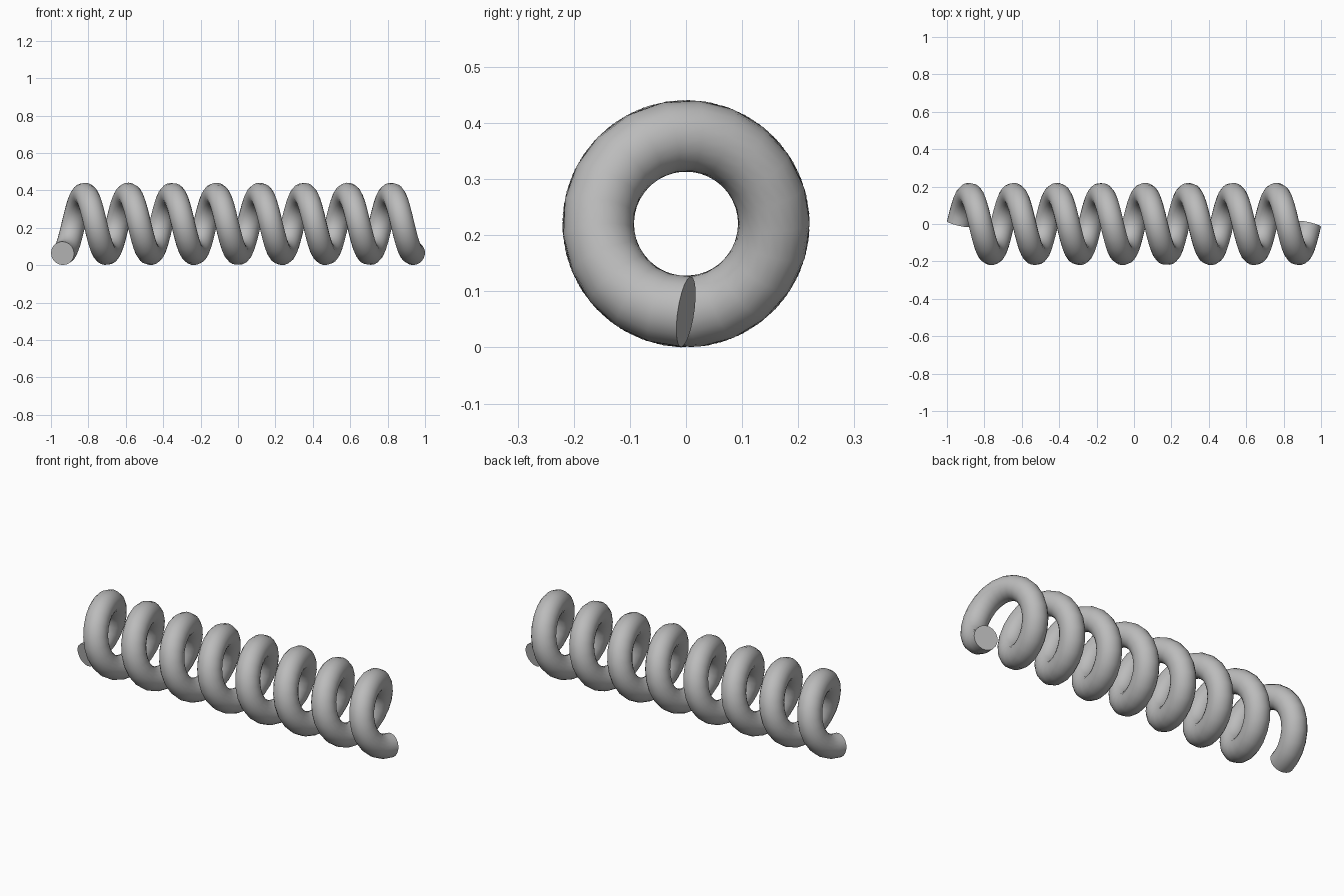
import bpy
from math import sin, cos, tau

if "Cube" in bpy.data.objects:
    bpy.data.objects.remove(bpy.data.objects["Cube"])

TURNS = 8
STEPS = 171            # straight pieces along the whole coil
COIL_RADIUS = 0.157
WIRE_RADIUS = 0.0635
HALF_LENGTH = 0.938

# Grey wire material
grey = bpy.data.materials.new("spring grey")
grey.use_nodes = True
colour = (0.5, 0.5, 0.5, 1)
grey.diffuse_color = colour
grey.node_tree.nodes["Principled BSDF"].inputs["Base Color"].default_value = colour

# Helical centre line along x, starting and ending at the bottom
path = bpy.data.curves.new("coil_path", "CURVE")
path.dimensions = "3D"
path.bevel_depth = WIRE_RADIUS
path.bevel_resolution = 8
path.use_fill_caps = True
spline = path.splines.new("POLY")
spline.points.add(STEPS)
for i, point in enumerate(spline.points):
    f = i / STEPS
    a = f * TURNS * tau
    point.co = (HALF_LENGTH * (2 * f - 1),
                COIL_RADIUS * sin(a),
                COIL_RADIUS * (1 - cos(a)) + WIRE_RADIUS, 1)

# Round wire swept along the path, as a mesh with flat end caps
spring = bpy.data.objects.new("coil_spring", path)
bpy.context.collection.objects.link(spring)
bpy.ops.object.select_all(action="DESELECT")
spring.select_set(True)
bpy.context.view_layer.objects.active = spring
bpy.ops.object.convert(target="MESH")
spring = bpy.context.object
spring.data.materials.clear()
spring.data.materials.append(grey)
bpy.ops.object.shade_smooth_by_angle()
